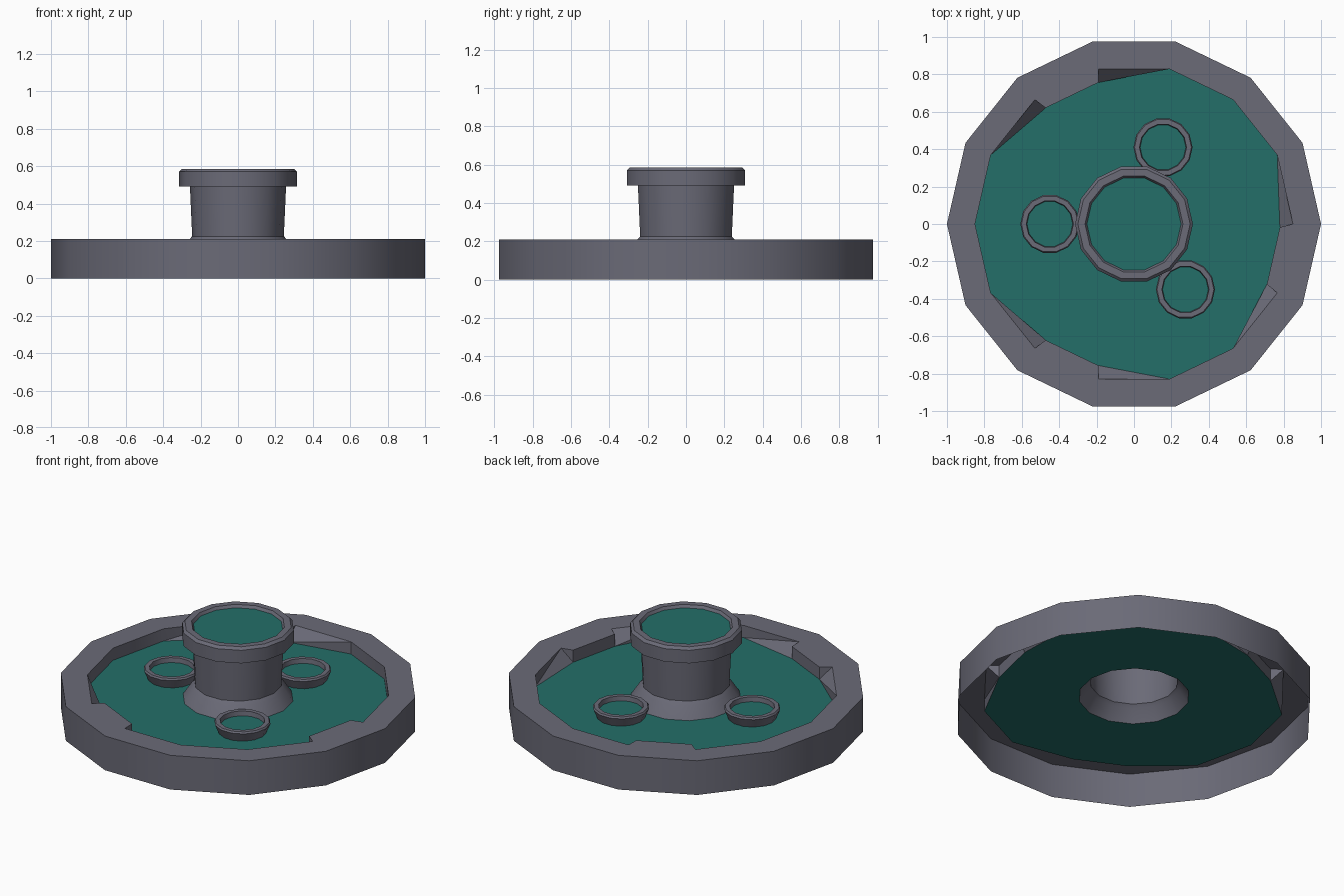
import bpy, bmesh, math

if "Cube" in bpy.data.objects:
    bpy.data.objects.remove(bpy.data.objects["Cube"])

def mat(name, col):
    m = bpy.data.materials.new(name)
    m.diffuse_color = (*col, 1)
    m.use_nodes = True
    m.node_tree.nodes["Principled BSDF"].inputs["Base Color"].default_value = m.diffuse_color
    return m

GREY = mat("slate_grey", (0.145, 0.145, 0.185))
TEAL = mat("deep_teal", (0.017, 0.157, 0.14))
N = 14
FLOOR, RIM = 0.135, 0.21

def pt(r, deg, z):
    a = math.radians(deg)
    return (r * math.cos(a), r * math.sin(a), z)

def finish(name, bm, material, merge=True):
    if merge:
        bmesh.ops.remove_doubles(bm, verts=bm.verts, dist=0.0005)
    me = bpy.data.meshes.new(name)
    bm.to_mesh(me)
    bm.free()
    ob = bpy.data.objects.new(name, me)
    bpy.context.collection.objects.link(ob)
    me.materials.append(material)
    bpy.context.view_layer.objects.active = ob
    for o in bpy.context.selected_objects:
        o.select_set(False)
    ob.select_set(True)
    bpy.ops.object.shade_smooth_by_angle(angle=math.radians(30))
    return ob

def face(bm, *pts):
    bm.faces.new([bm.verts.new(p) for p in pts])

def lathe(name, profile, n, loc=(0, 0)):
    # profile runs bottom to top along the outside
    bm = bmesh.new()
    for i in range(n):
        a, b = 360 * i / n, 360 * (i + 1) / n
        for (r0, z0), (r1, z1) in zip(profile, profile[1:]):
            face(bm, pt(r0, a, z0), pt(r0, b, z0), pt(r1, b, z1), pt(r1, a, z1))
    ob = finish(name, bm, GREY)
    ob.location = (*loc, 0)
    return ob

def cap(name, r, z, n, loc=(0, 0)):
    bm = bmesh.new()
    face(bm, *[pt(r, 360 * i / n, z) for i in range(n)])
    ob = finish(name, bm, TEAL)
    ob.location = (*loc, 0)

# Base rim with three inward teeth, and the recessed floor
teeth = {4, 9, 13}
step = 360 / N

def low(i, z=FLOOR):
    i %= N
    if i in teeth:
        return pt(0.78, i * step + 1.3, z)
    if (i - 1) % N in teeth:
        return pt(0.78, i * step - 1.3, z)
    return pt(0.85, i * step, z)

rim, floor = bmesh.new(), bmesh.new()
for i in range(N):
    a, b = i * step, (i + 1) * step
    ua, ub = pt(0.85, a, RIM), pt(0.85, b, RIM)
    face(rim, pt(1, a, 0), pt(1, b, 0), pt(1, b, RIM), pt(1, a, RIM))
    face(rim, pt(1, a, RIM), pt(1, b, RIM), ub, ua)
    la, lb = low(i), low(i + 1)
    if i in teeth:
        ta, tb = low(i, RIM), low(i + 1, RIM)
        face(rim, ua, ub, tb, ta)
        face(rim, ta, tb, lb, la)
        face(rim, ua, ta, la)
        face(rim, tb, ub, lb)
    else:
        pts = [ua, ub, lb, la]
        if i + 1 in teeth or (i + 1) % N in teeth or (i - 1) % N in teeth:
            face(rim, ua, ub, lb)
            face(rim, ua, lb, la)
        else:
            face(rim, *pts)
    face(floor, la, lb, pt(0.31, b, FLOOR), pt(0.31, a, FLOOR))
finish("base_rim", rim, GREY)
finish("base_floor", floor, TEAL)

# Central stem with flared foot and collar
lathe("central_stem", [(0.31, FLOOR), (0.262, 0.207), (0.245, 0.225), (0.257, 0.49),
                       (0.315, 0.49), (0.315, 0.57), (0.3, 0.585), (0.262, 0.585),
                       (0.25, 0.565)], N)
cap("stem_top", 0.252, 0.568, N)

# Three small cups around the stem
for k, loc in enumerate([(0.155, 0.41), (-0.45, 0), (0.275, -0.35)]):
    lathe(f"cup_ring_{k}", [(0.135, FLOOR), (0.158, 0.19), (0.152, 0.2),
                            (0.126, 0.2), (0.122, 0.17)], N, loc)
    cap(f"cup_fill_{k}", 0.123, 0.172, N, loc)
